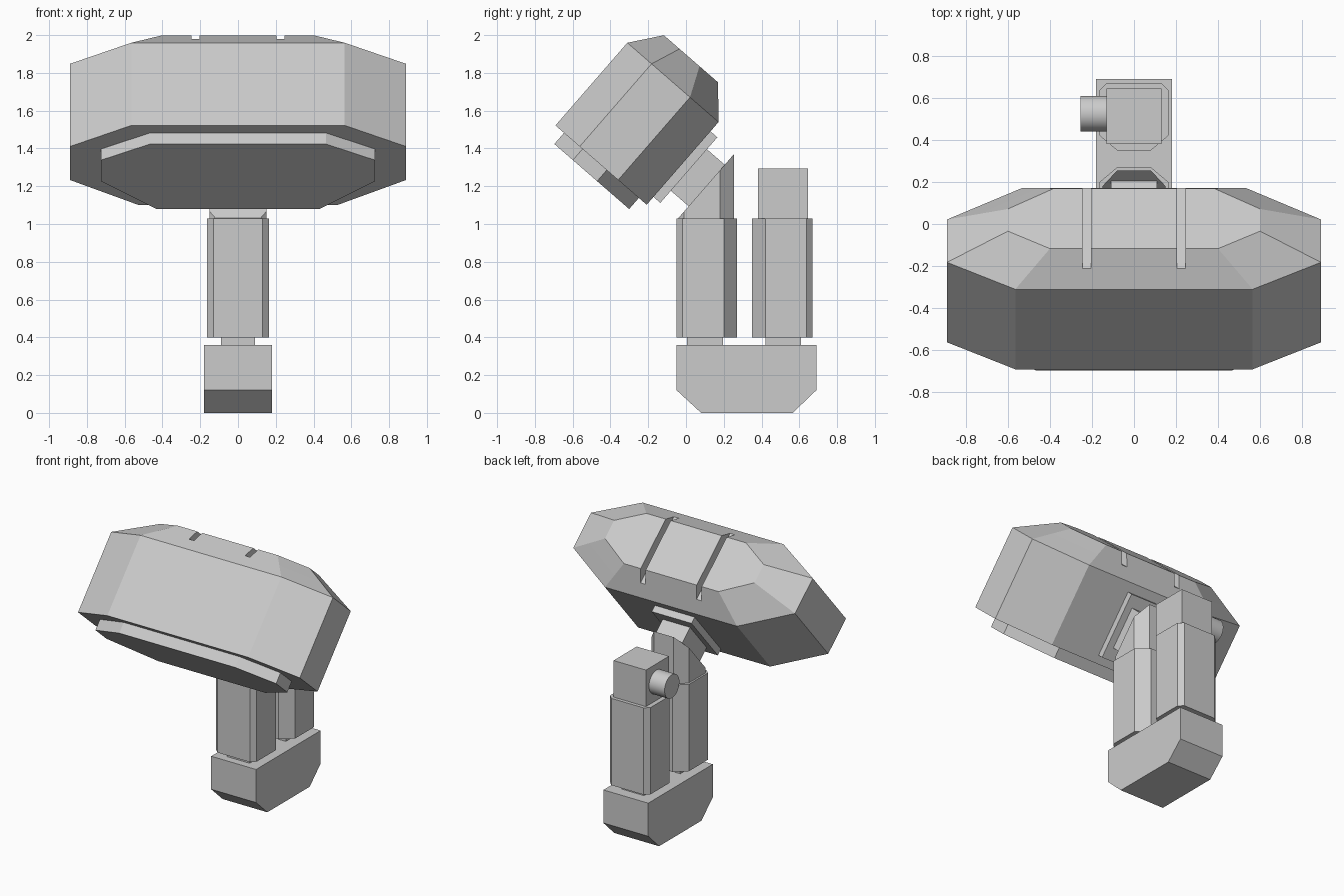
import bpy, bmesh, math
from mathutils import Matrix, Vector

if "Cube" in bpy.data.objects:
    bpy.data.objects.remove(bpy.data.objects["Cube"])

# Head space: local x = width, local y = across the slab, local z = along the tilted axis
TILT = Matrix.Rotation(math.radians(-41), 4, 'X')


def mirror(half):
    """Close a right-hand half outline into a symmetric one."""
    return list(half) + [(-x, y) for x, y in reversed(half)]


def blend(a, b, t):
    return [(p[0] + (q[0] - p[0]) * t, p[1] + (q[1] - p[1]) * t) for p, q in zip(a, b)]


def loft(name, sections, matrix=None, cuts=(), top=None):
    """Stack (outline, z) sections; cuts = (x, side to remove); top = height function."""
    bm = bmesh.new()
    rings = []
    for i, (pts, z) in enumerate(sections):
        last = top and i == len(sections) - 1
        rings.append([bm.verts.new((x, y, top(y) if last else z)) for x, y in pts])
    n = len(rings[0])
    bm.faces.new(list(reversed(rings[0])))
    bm.faces.new(rings[-1])
    for a, b in zip(rings, rings[1:]):
        for i in range(n):
            j = (i + 1) % n
            bm.faces.new((a[i], a[j], b[j], b[i]))
    for x, side in cuts:
        bmesh.ops.bisect_plane(bm, geom=bm.verts[:] + bm.edges[:] + bm.faces[:],
                               plane_co=(x, 0, 0), plane_no=(side, 0, 0), clear_outer=True)
        bmesh.ops.holes_fill(bm, edges=[e for e in bm.edges if e.is_boundary], sides=0)
    if matrix:
        bm.transform(matrix)
    bmesh.ops.recalc_face_normals(bm, faces=bm.faces[:])
    me = bpy.data.meshes.new(name)
    bm.to_mesh(me)
    bm.free()
    ob = bpy.data.objects.new(name, me)
    bpy.context.collection.objects.link(ob)
    return ob


def box(name, hx, y0, y1, z0, z1, matrix=None):
    r = mirror([(hx, y0), (hx, y1)])
    return loft(name, [(r, z0), (r, z1)], matrix)


# Foot: side profile extruded across x
foot = [(-.05, .36), (-.05, .12), (.08, 0), (.565, 0), (.69, .12), (.69, .36)]
to_side = Matrix(((0, 0, 1, 0), (1, 0, 0, 0), (0, 1, 0, 0), (0, 0, 0, 1)))
loft("foot", [(foot, -.18), (foot, .18)], to_side)

# Two chamfered columns facing each other, on short collars
column = [(.13, -.05), (.163, -.018), (.163, .20), (.08, .27)]
back = [(x, .62 - y) for x, y in column]
for name, half, y0 in (("front", column, .005), ("back", back, .42)):
    outline = mirror(half)
    loft(name + "_column", [(outline, .40), (outline, 1.03)])
    box(name + "_collar", .09, y0, y0 + .19, .35, .41)

# Back column cap with side knob
box("rear_block", .13, .38, .645, 1.03, 1.295)
bpy.ops.mesh.primitive_cylinder_add(vertices=32, radius=.085, depth=.14,
                                    location=(-.185, .525, 1.165),
                                    rotation=(0, math.pi / 2, 0))
bpy.context.object.name = "side_knob"
bpy.ops.object.shade_smooth_by_angle()

# Wedge on the front column, cut at the head's tilt
wedge = mirror([(.12, -.04), (.15, -.01), (.15, .18), (.08, .255)])
loft("neck_wedge", [(wedge, 1.03), (wedge, 1.03)], top=lambda y: 1.032 + (y + .04) * 1.15)

# Neck block and mounting plate
box("neck_block", .11, -.84, -.70, .835, 1.126, TILT)
box("mount_plate", .16, -.89, -.832, .75, 1.21, TILT)

# Head: long octagonal body with a tapered cap
body = mirror([(.565, -1.52), (.89, -1.35), (.89, -1.08), (.53, -.88)])
crown = mirror([(.40, -1.40), (.60, -1.29), (.60, -1.15), (.38, -1.02)])
middle = blend(body, crown, .51)
loft("head_body", [(body, .695), (body, 1.275), (middle, 1.355)], TILT)

# Upper cap split in three by two grooves
upper = [(middle, 1.355), (crown, 1.432)]
for name, cuts in (("cap_left", [(-.245, 1)]),
                   ("cap_center", [(-.205, -1), (.205, 1)]),
                   ("cap_right", [(.245, -1)])):
    loft(name, upper, TILT, cuts)

# Raised front panel
panel = mirror([(.465, -1.46), (.725, -1.33), (.725, -1.16), (.43, -.935)])
loft("front_panel", [(panel, .617), (panel, .70)], TILT)
